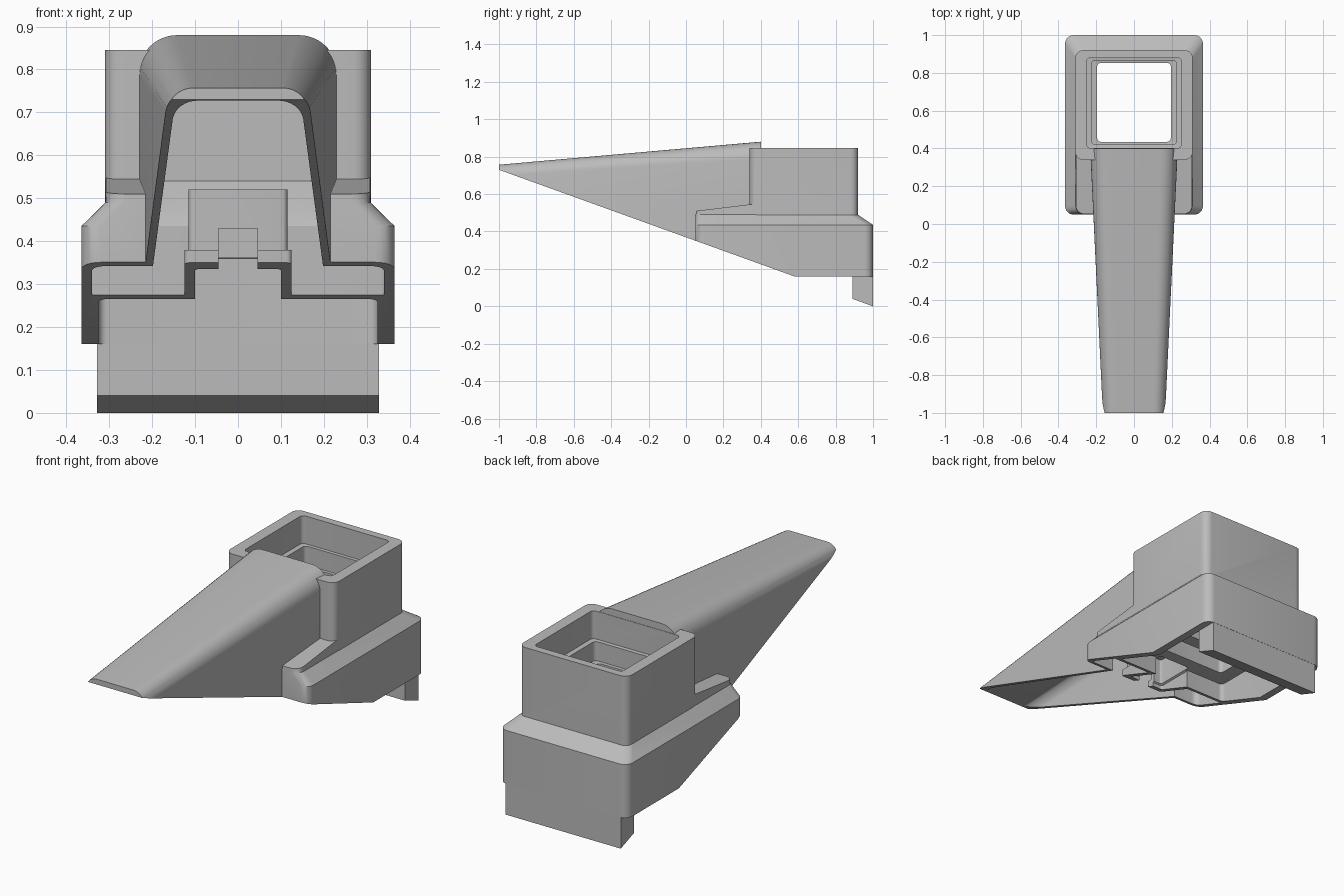
import bpy, bmesh, math
from mathutils import Vector

cube = bpy.data.objects.get("Cube")
if cube:
    bpy.data.objects.remove(cube, do_unlink=True)

grey = bpy.data.materials.new("plain_grey")
grey.use_nodes = True
colour = (0.5, 0.5, 0.5, 1)
grey.diffuse_color = colour
grey.node_tree.nodes["Principled BSDF"].inputs["Base Color"].default_value = colour


def loft(name, rings):
    """Skin matching closed rings and cap both ends."""
    bm = bmesh.new()
    loops = [[bm.verts.new(p) for p in ring] for ring in rings]
    n = len(loops[0])
    for a, b in zip(loops, loops[1:]):
        for i in range(n):
            j = (i + 1) % n
            bm.faces.new((a[i], a[j], b[j], b[i]))
    bm.faces.new(loops[0])
    bm.faces.new(loops[-1])
    bmesh.ops.recalc_face_normals(bm, faces=bm.faces)
    mesh = bpy.data.meshes.new(name)
    bm.to_mesh(mesh)
    bm.free()
    mesh.materials.append(grey)
    obj = bpy.data.objects.new(name, mesh)
    bpy.context.collection.objects.link(obj)
    return obj


def rounded(z, hx, y0, y1, r, slope=0):
    """Horizontal rounded rectangle; slope raises it towards the back."""
    ring = []
    corners = ((hx, y1, 0), (-hx, y1, 90), (-hx, y0, 180), (hx, y0, 270))
    for cx, cy, start in corners:
        ox = cx - math.copysign(r, cx)
        oy = cy - r if cy == y1 else cy + r
        for k in range(7):
            a = math.radians(start + 15 * k)
            y = oy + r * math.sin(a)
            ring.append(Vector((ox + r * math.cos(a), y, z + slope * (y - y0))))
    return ring


def stack(name, levels, r):
    return loft(name, [rounded(*level, r) for level in levels])


def arch(y, hw, top, r, bottom=0.1):
    """Vertical section with straight sides and rounded top corners."""
    ring = [Vector((hw, y, bottom))]
    for side, start in ((1, 0), (-1, 90)):
        for k in range(9):
            a = math.radians(start + 90 * k / 8)
            ring.append(Vector((side * (hw - r) + r * math.cos(a), y,
                                top - r + r * math.sin(a))))
    ring.append(Vector((-hw, y, bottom)))
    return ring


def prism(name, hx, profile):
    """Extrude a side profile of (y, z) points across the width."""
    return loft(name, [[Vector((x, y, z)) for y, z in profile] for x in (-hx, hx)])


def combine(target, tool, operation):
    tool.hide_render = True
    bpy.context.view_layer.objects.active = target
    mod = target.modifiers.new(operation.lower(), 'BOOLEAN')
    mod.operation = operation
    mod.solver = 'EXACT'
    mod.object = tool
    bpy.ops.object.modifier_apply(modifier=mod.name)
    bpy.data.objects.remove(tool, do_unlink=True)


# Skirt with chamfered shoulders and gently sloped front wings
body = loft("hopper_body", [
    rounded(0.1, 0.365, 0.05, 1.0, 0.045),
    rounded(0.435, 0.365, 0.05, 1.0, 0.045),
    rounded(0.49, 0.309, 0.052, 0.919, 0.045),
    rounded(0.51, 0.308, 0.053, 0.918, 0.045, 0.12)])

# Upper box
combine(body, stack("upper_box", [(0.4, 0.31, 0.34, 0.92),
                                  (0.845, 0.31, 0.34, 0.92)], 0.04), 'UNION')

# Long tapered spout
combine(body, loft("spout", [arch(-1, 0.165, 0.757, 0.06),
                             arch(0.4, 0.232, 0.88, 0.09)]), 'UNION')

# Hollow of the spout and of the front wings
combine(body, loft("spout_hollow", [arch(-1.1, 0.141, 0.718, 0.05),
                                    arch(0.36, 0.212, 0.848, 0.075, 0.05)]), 'DIFFERENCE')
combine(body, stack("wing_hollow", [(0.05, 0.34, 0.075, 0.5),
                                    (0.42, 0.34, 0.075, 0.5),
                                    (0.475, 0.285, 0.077, 0.5)], 0.03), 'DIFFERENCE')

# Inner housing behind the spout, with a stepped centre pocket
combine(body, stack("inner_housing", [(0.09, 0.352, 0.26, 0.96),
                                      (0.435, 0.352, 0.26, 0.96),
                                      (0.465, 0.295, 0.28, 0.905),
                                      (0.55, 0.29, 0.37, 0.9)], 0.02), 'UNION')
combine(body, stack("pocket_base", [(0.08, 0.125, 0.053, 0.32),
                                    (0.38, 0.125, 0.053, 0.32)], 0.012), 'UNION')
combine(body, stack("pocket_tower", [(0.12, 0.115, 0.075, 0.4),
                                     (0.52, 0.115, 0.075, 0.4)], 0.012), 'UNION')

# Open space through the middle: wide below, ledges, then the stepped mouth
combine(body, stack("funnel", [(0, 0.325, 0.288, 0.89),
                               (0.36, 0.325, 0.288, 0.89),
                               (0.362, 0.25, 0.37, 0.88),
                               (0.45, 0.25, 0.37, 0.88),
                               (0.452, 0.195, 0.435, 0.853),
                               (0.6, 0.195, 0.435, 0.853),
                               (0.602, 0.225, 0.42, 0.866),
                               (0.7, 0.225, 0.42, 0.866),
                               (0.702, 0.25, 0.402, 0.88),
                               (0.95, 0.25, 0.402, 0.88)], 0.02), 'DIFFERENCE')
combine(body, stack("pocket_hollow", [(0.02, 0.1, 0.094, 0.31),
                                      (0.355, 0.1, 0.094, 0.31),
                                      (0.36, 0.09, 0.1, 0.31),
                                      (0.495, 0.09, 0.1, 0.31)], 0.01), 'DIFFERENCE')
combine(body, prism("pocket_slot", 0.045, [(0.03, 0.1), (0.2, 0.1),
                                           (0.2, 0.43), (0.03, 0.43)]), 'DIFFERENCE')

# Slanted underside and flat rear bottom
combine(body, prism("underside", 0.6, [(-1.2, 0.802), (0.579, 0.16), (1.2, 0.16),
                                       (1.2, -0.3), (-1.2, -0.3)]), 'DIFFERENCE')

# Flange hanging below the back wall
flange = prism("rear_flange", 0.328, [(0.89, 0.04), (0.999, 0), (0.999, 0.17), (0.89, 0.17)])

for obj in (body, flange):
    bpy.ops.object.select_all(action='DESELECT')
    obj.select_set(True)
    bpy.context.view_layer.objects.active = obj
    bpy.ops.object.shade_smooth_by_angle(angle=math.radians(32))
